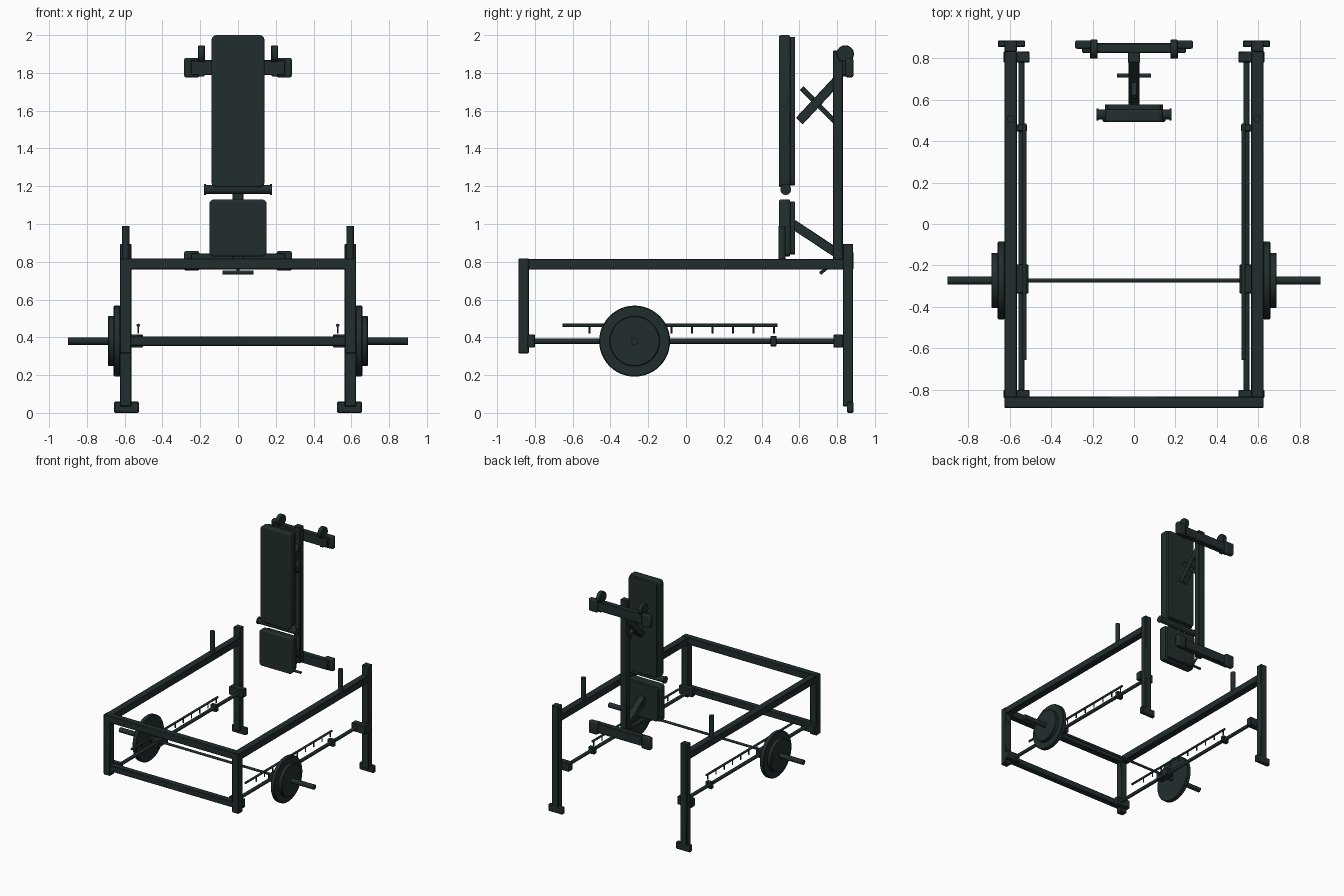
import bpy, bmesh, math
from mathutils import Vector

if "Cube" in bpy.data.objects:
    bpy.data.objects.remove(bpy.data.objects["Cube"], do_unlink=True)

mat = bpy.data.materials.new("dark_green_grey")
mat.use_nodes = True
COLOR = (0.016, 0.027, 0.027, 1)
mat.diffuse_color = COLOR
mat.node_tree.nodes["Principled BSDF"].inputs["Base Color"].default_value = COLOR


def finish(ob, name, bevel=0.0, segments=1):
    ob.name = ob.data.name = name
    ob.data.materials.append(mat)
    bpy.ops.object.transform_apply(location=True, rotation=True, scale=True)
    if bevel:
        m = ob.modifiers.new("soft_edges", "BEVEL")
        m.width, m.segments = bevel, segments
    bpy.ops.object.shade_smooth_by_angle(angle=math.radians(35))
    return ob


def box(name, x, y, z, bevel=0.004, segments=1):
    """Box from (min, max) ranges on each axis."""
    bpy.ops.mesh.primitive_cube_add(size=1, location=[(a + b) / 2 for a, b in (x, y, z)])
    ob = bpy.context.object
    ob.scale = [b - a for a, b in (x, y, z)]
    return finish(ob, name, bevel, segments)


def rod(name, p, q, r, sides=24, bevel=0.0):
    """Cylinder between two points."""
    p, q = Vector(p), Vector(q)
    d = q - p
    bpy.ops.mesh.primitive_cylinder_add(vertices=sides, radius=r, depth=d.length, location=(p + q) / 2)
    ob = bpy.context.object
    ob.rotation_euler = d.to_track_quat("Z", "Y").to_euler()
    return finish(ob, name, bevel)


def strut(name, p, q, width, thick):
    """Square tube in the centre plane, between two (y, z) points."""
    dy, dz = q[0] - p[0], q[1] - p[1]
    bpy.ops.mesh.primitive_cube_add(size=1, location=(0, (p[0] + q[0]) / 2, (p[1] + q[1]) / 2))
    ob = bpy.context.object
    ob.scale = (width, math.hypot(dy, dz), thick)
    ob.rotation_euler.x = math.atan2(dz, dy)
    return finish(ob, name, 0.003)


def pad(name, half_w, y, z, corner, edge):
    """Cushion with rounded corners seen from the front and a softened rim."""
    x0, z0, z1 = half_w - corner, z[0] + corner, z[1] - corner
    bm = bmesh.new()
    ring = []
    for cx, cz, start in ((x0, z1, 0), (-x0, z1, 90), (-x0, z0, 180), (x0, z0, 270)):
        for i in range(5):
            a = math.radians(start + i * 22.5)
            ring.append(bm.verts.new((cx + corner * math.cos(a), y[0], cz + corner * math.sin(a))))
    face = bm.faces.new(ring)
    new = bmesh.ops.extrude_face_region(bm, geom=[face])["geom"]
    bmesh.ops.translate(bm, vec=(0, y[1] - y[0], 0), verts=[v for v in new if isinstance(v, bmesh.types.BMVert)])
    bmesh.ops.recalc_face_normals(bm, faces=bm.faces)
    me = bpy.data.meshes.new(name)
    bm.to_mesh(me)
    bm.free()
    ob = bpy.data.objects.new(name, me)
    bpy.context.collection.objects.link(ob)
    bpy.ops.object.select_all(action="DESELECT")
    ob.select_set(True)
    bpy.context.view_layer.objects.active = ob
    finish(ob, name, edge, 3)
    ob.modifiers["soft_edges"].limit_method = "ANGLE"


# Frame cross beams at the front
box("front_top_beam", (-0.625, 0.625), (-0.887, -0.832), (0.76, 0.818))
box("front_lower_beam", (-0.57, 0.57), (-0.885, -0.835), (0.355, 0.405))

# Parts repeated on both sides
BAR_Y, BAR_Z = -0.272, 0.38
for side, s in (("left", 1), ("right", -1)):
    def sx(a, b):
        return tuple(sorted((s * a, s * b)))

    # Posts, beams and feet
    box(side + "_front_post", sx(0.565, 0.625), (-0.887, -0.832), (0.315, 0.815))
    box(side + "_side_beam", sx(0.565, 0.625), (-0.835, 0.835), (0.758, 0.815))
    box(side + "_rear_post", sx(0.565, 0.625), (0.83, 0.885), (0.035, 0.895))
    box(side + "_foot", sx(0.525, 0.657), (0.853, 0.886), (0.0, 0.06), 0.006)
    rod(side + "_storage_pin", (s * 0.594, 0.508, 0.81), (s * 0.594, 0.508, 0.99), 0.019)

    # Guide rod with end blocks, slider and stop
    rod(side + "_guide_rod", (s * 0.543, -0.82, BAR_Z), (s * 0.543, 0.8, BAR_Z), 0.014)
    box(side + "_front_rod_block", sx(0.503, 0.63), (-0.84, -0.8), (0.345, 0.415))
    box(side + "_rear_rod_block", sx(0.503, 0.63), (0.78, 0.832), (0.345, 0.415))
    box(side + "_bar_slider", sx(0.508, 0.57), (-0.335, -0.195), (0.35, 0.41))
    box(side + "_rod_stop", sx(0.515, 0.571), (0.447, 0.48), (0.352, 0.408))

    # Safety rack with hanging pegs
    rod(side + "_rack_rail", (s * 0.528, -0.655, 0.463), (s * 0.528, 0.485, 0.463), 0.009, 12)
    for i in range(10):
        y = 0.465 - i * 0.1085
        rod(side + "_rack_peg", (s * 0.528, y, 0.42), (s * 0.528, y, 0.462), 0.005, 8)

    # Weight plates and bar sleeve
    rod(side + "_large_plate", (s * 0.622, BAR_Y, BAR_Z), (s * 0.658, BAR_Y, BAR_Z), 0.188, 48, 0.005)
    rod(side + "_small_plate", (s * 0.65, BAR_Y, BAR_Z), (s * 0.688, BAR_Y, BAR_Z), 0.133, 48, 0.004)
    rod(side + "_bar_sleeve", (s * 0.53, BAR_Y, BAR_Z), (s * 0.9, BAR_Y, BAR_Z), 0.02)

    # Bench end caps and transport wheels
    for level, z in (("lower", 0.805), ("upper", 1.828)):
        box(side + "_" + level + "_cap", sx(0.205, 0.285), (0.845, 0.886), (z - 0.052, z + 0.052), 0.01, 2)
    rod(side + "_wheel", (s * 0.175, 0.843, 1.9), (s * 0.212, 0.843, 1.9), 0.046, 32, 0.004)
    box(side + "_wheel_bracket", sx(0.177, 0.21), (0.825, 0.87), (1.78, 1.9))

    # Roller end flange
    rod(side + "_roller_flange", (s * 0.17, 0.528, 1.183), (s * 0.181, 0.528, 1.183), 0.029)

rod("barbell", (-0.54, BAR_Y, BAR_Z), (0.54, BAR_Y, BAR_Z), 0.01, 16)

# Bench spine and cross bars
box("bench_spine", (-0.03, 0.03), (0.778, 0.83), (0.78, 1.918))
box("bench_lower_crossbar", (-0.25, 0.25), (0.825, 0.872), (0.765, 0.845))
box("bench_upper_crossbar", (-0.25, 0.25), (0.825, 0.872), (1.788, 1.868))

# Bench braces and pins
strut("seat_brace", (0.565, 1.0), (0.8, 0.845), 0.055, 0.05)
strut("back_brace", (0.6, 1.545), (0.8, 1.76), 0.055, 0.05)
strut("back_adjuster", (0.612, 1.72), (0.79, 1.54), 0.03, 0.027)
rod("adjuster_pin", (-0.083, 0.716, 0.743), (0.083, 0.716, 0.743), 0.01, 12)
rod("adjuster_post", (0, 0.716, 0.743), (0, 0.79, 0.8), 0.008, 12)

# Cushions with backing boards
pad("backrest_cushion", 0.14, (0.492, 0.552), (1.195, 2.0), 0.025, 0.01)
pad("backrest_board", 0.13, (0.55, 0.577), (1.205, 1.99), 0.02, 0.004)
pad("seat_cushion", 0.152, (0.492, 0.552), (0.828, 1.13), 0.025, 0.01)
pad("seat_board", 0.14, (0.55, 0.577), (0.838, 1.118), 0.02, 0.004)
rod("leg_roller", (-0.175, 0.528, 1.183), (0.175, 0.528, 1.183), 0.024)
